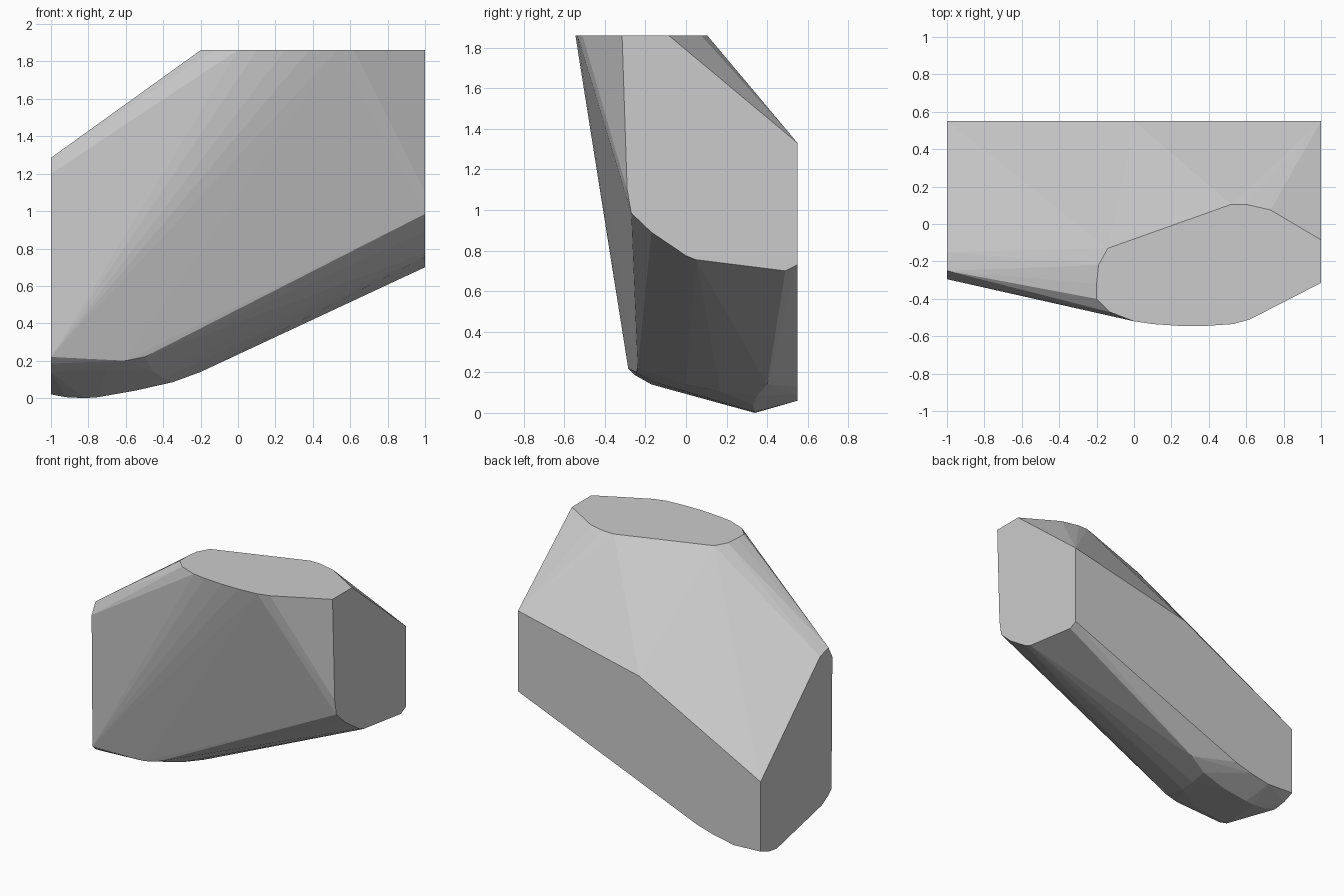
import bpy, bmesh
from math import radians

if "Cube" in bpy.data.objects:
    bpy.data.objects.remove(bpy.data.objects["Cube"])

# The boulder is a convex block: four flat cut faces plus a rounded underside.
# Flat top at z = 1.86 (x, y)
top = [(-.2, -.4), (-.2, -.32), (-.19, -.22), (-.14, -.13), (.52, .105),
       (.6, .105), (.73, .075), (1, -.085), (1, -.315), (.62, -.51),
       (.53, -.535), (.38, -.545), (.25, -.545), (.1, -.535), (0, -.52),
       (-.13, -.47)]
# Right cut at x = 1 (y, z)
right = [(.55, 1.33), (.55, .73), (.49, .7), (.05, .755), (0, .775),
         (-.17, .89), (-.27, .985), (-.29, 1.1)]
# Left cut at x = -1 (y, z)
left = [(.55, .59), (.55, .07), (.46, .035), (.36, .02), (-.17, .14),
        (-.25, .185), (-.285, .22), (-.295, 1.2), (-.25, 1.285), (-.15, 1.255)]
# Back cut at y = 0.55 (x, z)
back = [(0, 1.11), (-.48, .13), (-.62, .09), (-.78, .06)]
# Rounded underside
under = [(-.92, .345, .005), (-.82, .34, 0), (-.75, .34, .005),
         (-.55, .33, .04), (-.35, .35, .085), (-.2, .4, .14),
         (-.4, .17, .105), (-.45, 0, .14), (-.7, -.15, .15),
         (-.6, -.245, .2), (-.5, -.238, .22), (-.8, -.26, .21)]

points = [(x, y, 1.86) for x, y in top]
points += [(1, y, z) for y, z in right]
points += [(-1, y, z) for y, z in left]
points += [(x, .55, z) for x, z in back]
points += under

# Wrap the outlines in a hull and merge flat areas
bm = bmesh.new()
for p in points:
    bm.verts.new(p)
result = bmesh.ops.convex_hull(bm, input=bm.verts)
loose = [v for v in bm.verts if not v.link_faces]
bmesh.ops.delete(bm, geom=loose, context='VERTS')
bmesh.ops.dissolve_limit(bm, angle_limit=radians(0.5),
                         verts=bm.verts, edges=bm.edges)
bmesh.ops.recalc_face_normals(bm, faces=bm.faces)
mesh = bpy.data.meshes.new("boulder")
bm.to_mesh(mesh)
bm.free()
boulder = bpy.data.objects.new("boulder", mesh)
bpy.context.collection.objects.link(boulder)
